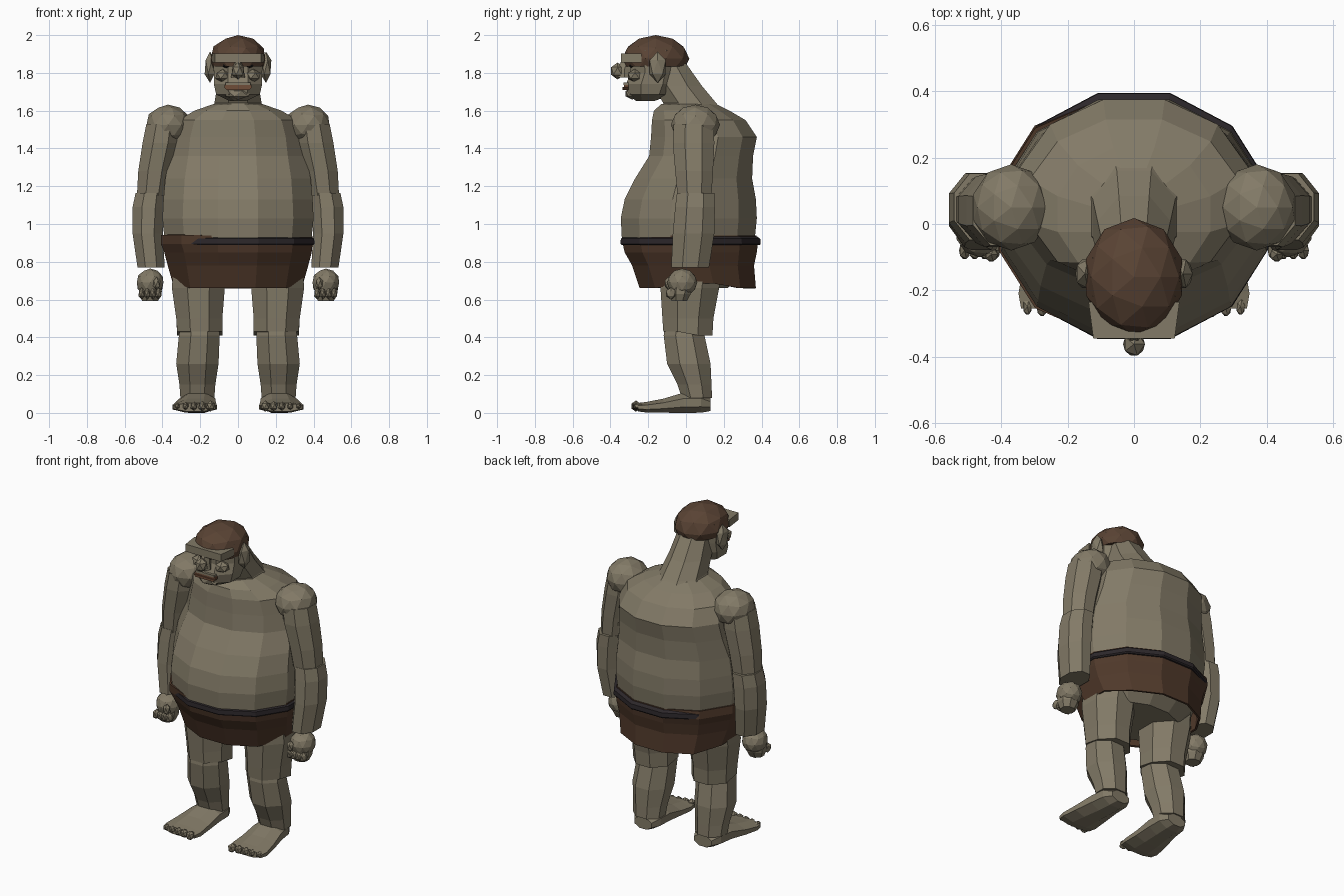
import bpy, bmesh, math
from mathutils import Vector

if "Cube" in bpy.data.objects:
    bpy.data.objects.remove(bpy.data.objects["Cube"])


def material(name, rgb):
    m = bpy.data.materials.new(name)
    m.diffuse_color = (*rgb, 1)
    m.use_nodes = True
    m.node_tree.nodes["Principled BSDF"].inputs["Base Color"].default_value = m.diffuse_color
    return m


SKIN = material("olive skin", (.225, .195, .135))
HAIR = material("brown hair", (.10, .056, .034))
CLOTH = material("brown cloth", (.078, .040, .023))
BELT = material("dark belt leather", (.025, .020, .023))
LIP = material("lip brown", (.16, .075, .04))
EYE = material("eye black", (.01, .01, .01))


def finish(name, bm, mat):
    bmesh.ops.recalc_face_normals(bm, faces=bm.faces)
    me = bpy.data.meshes.new(name)
    bm.to_mesh(me)
    bm.free()
    me.materials.append(mat)
    ob = bpy.data.objects.new(name, me)
    bpy.context.collection.objects.link(ob)
    return ob


def loft(name, rings, n, mat, caps=True, along_y=False, edit=None):
    """Skin n-sided rings (cx, cy, cz, half width, half depth), flats facing front."""
    bm = bmesh.new()
    k = 1 / math.cos(math.pi / n)
    loops = []
    for cx, cy, cz, rx, ry in rings:
        loop = []
        for i in range(n):
            a = 2 * math.pi * (i + .5) / n + (math.pi / 2 if n % 4 else 0)
            u, v = rx * k * math.cos(a), ry * k * math.sin(a)
            p = (cx + u, cy, cz + v) if along_y else (cx + u, cy + v, cz)
            loop.append(bm.verts.new(p))
        loops.append(loop)
    for a, b in zip(loops, loops[1:]):
        for i in range(n):
            j = (i + 1) % n
            bm.faces.new((a[i], a[j], b[j], b[i]))
    if caps:
        bm.faces.new(loops[0])
        bm.faces.new(loops[-1])
    if edit:
        for v in bm.verts:
            edit(v.co)
    return finish(name, bm, mat)


def body_loft(name, rows, mat, **kw):
    """Twelve-sided rings given as (z, front y, back y, half width)."""
    return loft(name, [(0, (f + b) / 2, z, w, (b - f) / 2) for z, f, b, w in rows], 12, mat, **kw)


def ball(name, c, r, mat, sub=2, cut=None):
    bm = bmesh.new()
    bmesh.ops.create_icosphere(bm, subdivisions=sub, radius=1)
    for v in bm.verts:
        v.co = Vector((v.co[i] * r[i] + c[i] for i in range(3)))
    if cut is not None:
        bmesh.ops.bisect_plane(bm, geom=bm.verts[:] + bm.edges[:] + bm.faces[:],
                               plane_co=(0, 0, cut), plane_no=(0, 0, 1), clear_inner=True)
        bmesh.ops.holes_fill(bm, edges=[e for e in bm.edges if e.is_boundary])
    return finish(name, bm, mat)


def box(name, c, size, mat, edit=None):
    bm = bmesh.new()
    bmesh.ops.create_cube(bm, size=1)
    for v in bm.verts:
        v.co = Vector((v.co[i] * size[i] + c[i] for i in range(3)))
        if edit:
            edit(v.co)
    return finish(name, bm, mat)


# Torso and hips
body_loft("torso", [
    (.84, -.31, .35, .37), (.93, -.34, .365, .39), (1.03, -.345, .375, .40),
    (1.13, -.325, .37, .395), (1.24, -.27, .35, .385), (1.36, -.195, .355, .36),
    (1.46, -.185, .375, .345), (1.55, -.18, .315, .315), (1.60, -.17, .23, .23),
    (1.635, -.13, .16, .13)], SKIN)
body_loft("hips", [(.66, -.16, .22, .26), (.74, -.22, .30, .32), (.86, -.28, .34, .36)], SKIN)


# Skirt: raised hem at the hips, left waist folded over the belt
def drape(co):
    if co.z < .7 and abs(co.x) > .3:
        co.z += .025
    if co.z > .87 and co.x < -.15:
        co.x *= 1.035
        co.y = .02 + (co.y - .02) * 1.045
        if co.z > .92:
            co.z += .005


skirt = body_loft("skirt", [
    (.66, -.245, .37, .345), (.78, -.285, .36, .372), (.85, -.325, .375, .39),
    (.895, -.335, .38, .395), (.938, -.337, .372, .393)], CLOTH, caps=False, edit=drape)
sol = skirt.modifiers.new("cloth thickness", "SOLIDIFY")
sol.thickness = .012

# Belt
body_loft("belt", [(.888, -.34, .39, .398), (.895, -.347, .395, .405),
                   (.922, -.345, .393, .403), (.934, -.33, .375, .39)], BELT)

# Neck and head
loft("neck", [(0, .035, 1.59, .15, .17), (0, .02, 1.64, .125, .14),
              (0, -.045, 1.73, .11, .13), (0, -.10, 1.85, .095, .10)], 8, SKIN)
loft("head", [(0, -.215, 1.652, .045, .05), (0, -.19, 1.685, .115, .115),
              (0, -.18, 1.74, .128, .138), (0, -.165, 1.80, .128, .128),
              (0, -.165, 1.86, .13, .13), (0, -.16, 1.92, .125, .14)], 8, SKIN)
ball("hair_cap", (0, -.16, 1.875), (.152, .178, .125), HAIR, 2, cut=1.835)


# Brow, bent back at its ends
def bend(co):
    if co.y > -.3:
        co.x *= 1.12


box("brow", (0, -.29, 1.879), (.245, .11, .046), SKIN, bend)

# Nose
ball("nose_tip", (0, -.362, 1.81), (.037, .04, .045), SKIN, 1)
loft("nose_bridge", [(0, -.325, 1.775, .032, .035), (0, -.325, 1.82, .026, .035),
                     (0, -.31, 1.87, .016, .03)], 6, SKIN)

# Mouth
box("upper_lip", (0, -.318, 1.742), (.13, .025, .013), SKIN)
box("mouth", (0, -.317, 1.731), (.145, .025, .012), LIP)
box("lower_lip", (0, -.32, 1.717), (.15, .03, .014), LIP,
    lambda co: setattr(co, "x", co.x * (.8 if co.z < 1.715 else 1)))
ball("chin", (0, -.285, 1.69), (.075, .04, .032), SKIN, 1)

for s, side in ((-1, "left"), (1, "right")):
    def part(kind):
        return side + "_" + kind

    def mirror(rows):
        return [(s * r[0], *r[1:]) for r in rows]

    # Eyes, cheeks and ears
    ball(part("eye"), (s * .062, -.29, 1.838), (.021, .012, .012), EYE, 1)
    ball(part("cheek"), (s * .08, -.27, 1.785), (.045, .045, .035), SKIN, 1)
    ball(part("ear"), (s * .148, -.15, 1.83), (.032, .05, .083), SKIN, 1)

    # Arms
    ball(part("shoulder"), (s * .37, .05, 1.525), (.12, .13, .107), SKIN, 2)
    loft(part("upper_arm"), mirror([
        (.395, .04, 1.53, .09, .105), (.41, .04, 1.43, .095, .11),
        (.44, .043, 1.28, .088, .10), (.455, .045, 1.15, .08, .09)]), 8, SKIN)
    loft(part("forearm"), mirror([
        (.462, .052, 1.165, .08, .10), (.473, .048, 1.09, .085, .105),
        (.478, .04, .95, .08, .11), (.46, .022, .77, .072, .10)]), 8, SKIN)

    # Fist with curled fingers and thumb
    ball(part("hand"), (s * .465, -.02, .69), (.074, .08, .074), SKIN, 2)
    loft(part("palm"), mirror([
        (.465, -.035, .592, .042, .04), (.465, -.03, .63, .058, .055),
        (.465, -.025, .69, .06, .06)]), 8, SKIN)
    for i in range(4):
        ball(part("finger"), (s * (.42 + .03 * i), -.08, .632), (.019, .03, .032), SKIN, 1)
    ball(part("thumb"), (s * .43, -.092, .685), (.022, .024, .035), SKIN, 1)

    # Legs
    loft(part("thigh"), mirror([
        (.195, .03, .82, .145, .17), (.21, .02, .66, .14, .155),
        (.205, .01, .50, .122, .135), (.202, .01, .43, .12, .13)]), 8, SKIN,
        edit=lambda co: setattr(co, "z", co.z - .02 * (co.y > .05 and co.z < .45)))
    loft(part("shin"), mirror([
        (.203, -.005, .46, .10, .105), (.205, -.01, .41, .108, .108),
        (.215, .015, .26, .112, .115), (.215, .045, .15, .095, .09),
        (.215, .058, .08, .09, .08)]), 8, SKIN)

    # Feet and toes
    loft(part("foot"), mirror([
        (.208, .13, .045, .06, .035), (.21, .08, .055, .088, .054),
        (.215, -.01, .054, .095, .054), (.225, -.12, .038, .108, .037),
        (.23, -.21, .03, .118, .028), (.23, -.255, .03, .11, .022)]), 8, SKIN, along_y=True)
    for i in range(5):
        r = .030 - .003 * i
        ball(part("toe"), (s * (.145 + .044 * i), -.265 + .004 * i, .036),
             (r * .85, .028, r), SKIN, 1)
